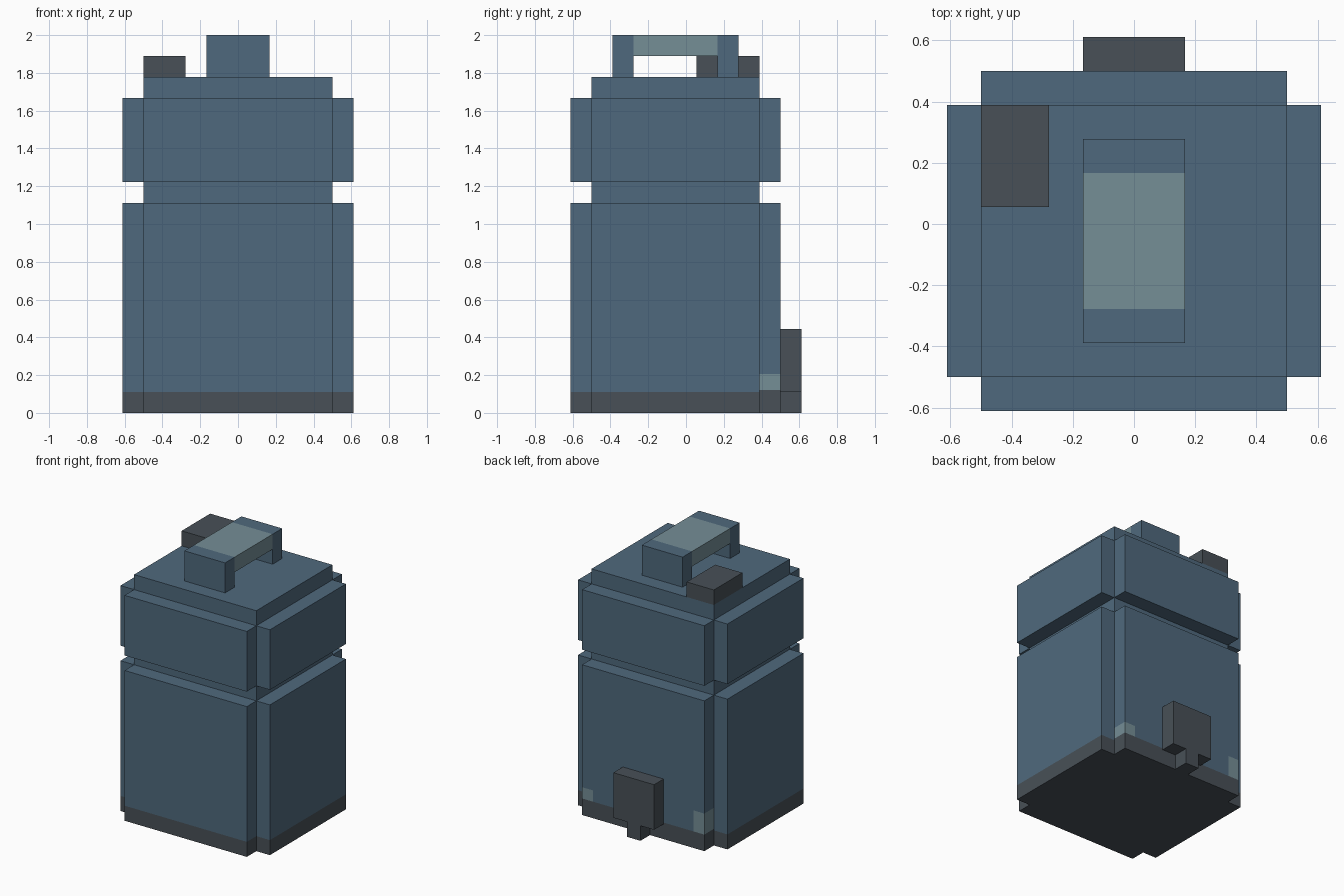
import bpy
import bmesh
from mathutils import Vector

cube = bpy.data.objects.get("Cube")
if cube:
    bpy.data.objects.remove(cube, do_unlink=True)

U = 1 / 9  # the model sits on a regular block grid


def make_material(name, rgb):
    linear = [((c / 255 + 0.055) / 1.055) ** 2.4 for c in rgb] + [1.0]
    mat = bpy.data.materials.new(name)
    mat.use_nodes = True
    mat.diffuse_color = linear
    bsdf = mat.node_tree.nodes["Principled BSDF"]
    bsdf.inputs["Base Color"].default_value = linear
    bsdf.inputs["Roughness"].default_value = 0.8
    return mat


BLUE, DARK, LIGHT = range(3)
MATERIALS = [make_material("slate_blue", (79, 105, 125)),
             make_material("dark_grey", (72, 80, 87)),
             make_material("pale_grey", (117, 142, 150))]


def box(name, low, high, rule=BLUE, cuts=()):
    """Box between two corners in grid units; cuts are (axis, grid position)."""
    low, high = Vector(low) * U, Vector(high) * U
    bm = bmesh.new()
    bmesh.ops.create_cube(bm, size=1)
    for v in bm.verts:
        v.co = Vector([low[i] if v.co[i] < 0 else high[i] for i in range(3)])
    for axis, pos in cuts:
        normal = Vector([float(i == axis) for i in range(3)])
        bmesh.ops.bisect_plane(bm, geom=bm.verts[:] + bm.edges[:] + bm.faces[:],
                               plane_co=normal * pos * U, plane_no=normal)
    for f in bm.faces:
        f.material_index = rule(f.calc_center_median() / U) if callable(rule) else rule
    mesh = bpy.data.meshes.new(name)
    bm.to_mesh(mesh)
    bm.free()
    for mat in MATERIALS:
        mesh.materials.append(mat)
    obj = bpy.data.objects.new(name, mesh)
    bpy.context.collection.objects.link(obj)
    return obj


def base_band(c):
    return DARK if c.z < 1 else BLUE


def back_colours(c):
    # worn corner patches above the dark band
    if c.z < 1.1:
        return DARK
    patch_top = 1.85 if c.x > 0 else 2.5
    return LIGHT if abs(c.x) > 3.7 and c.z < patch_top else BLUE


# Inner body, showing in the corners, the groove and the lid
box("body_core", (-4.5, -4.5, 0), (4.5, 3.5, 16), base_band, [(2, 1)])

# Raised panels around the body: lower and upper tier
for tier, z0, z1 in (("lower", 0, 10), ("upper", 11, 15)):
    low_tier = tier == "lower"
    rule, cuts = (base_band, [(2, 1)]) if low_tier else (BLUE, [])
    box(tier + "_front_panel", (-4.5, -5.5, z0), (4.5, -4.5, z1), rule, cuts)
    for side, x in (("left", 4.5), ("right", -5.5)):
        box(f"{tier}_{side}_panel", (x, -4.5, z0), (x + 1, 3.5, z1), rule, cuts)
    if low_tier:
        rule = back_colours
        cuts = [(2, 1.1), (2, 1.85), (2, 2.5), (0, 3.7), (0, -3.7)]
    box(tier + "_back_panel", (-4.5, 3.5, z0), (4.5, 4.5, z1), rule, cuts)

# Carrying handle on the lid
box("handle_front_post", (-1.5, -3.5, 16), (1.5, -2.5, 18))
box("handle_back_post", (-1.5, 1.5, 16), (1.5, 2.5, 18))
box("handle_grip", (-1.5, -2.5, 17), (1.5, 1.5, 18), LIGHT)

# Filler cap at the back corner of the lid
box("filler_cap", (-4.5, 0.5, 16), (-2.5, 3.5, 17), DARK)

# Plug plate and its short stem on the back
box("plug_plate", (-1.5, 4.5, 1), (1.5, 5.5, 4), DARK)
box("plug_stem", (-0.5, 4.5, 0), (0.5, 5.5, 1), DARK)
